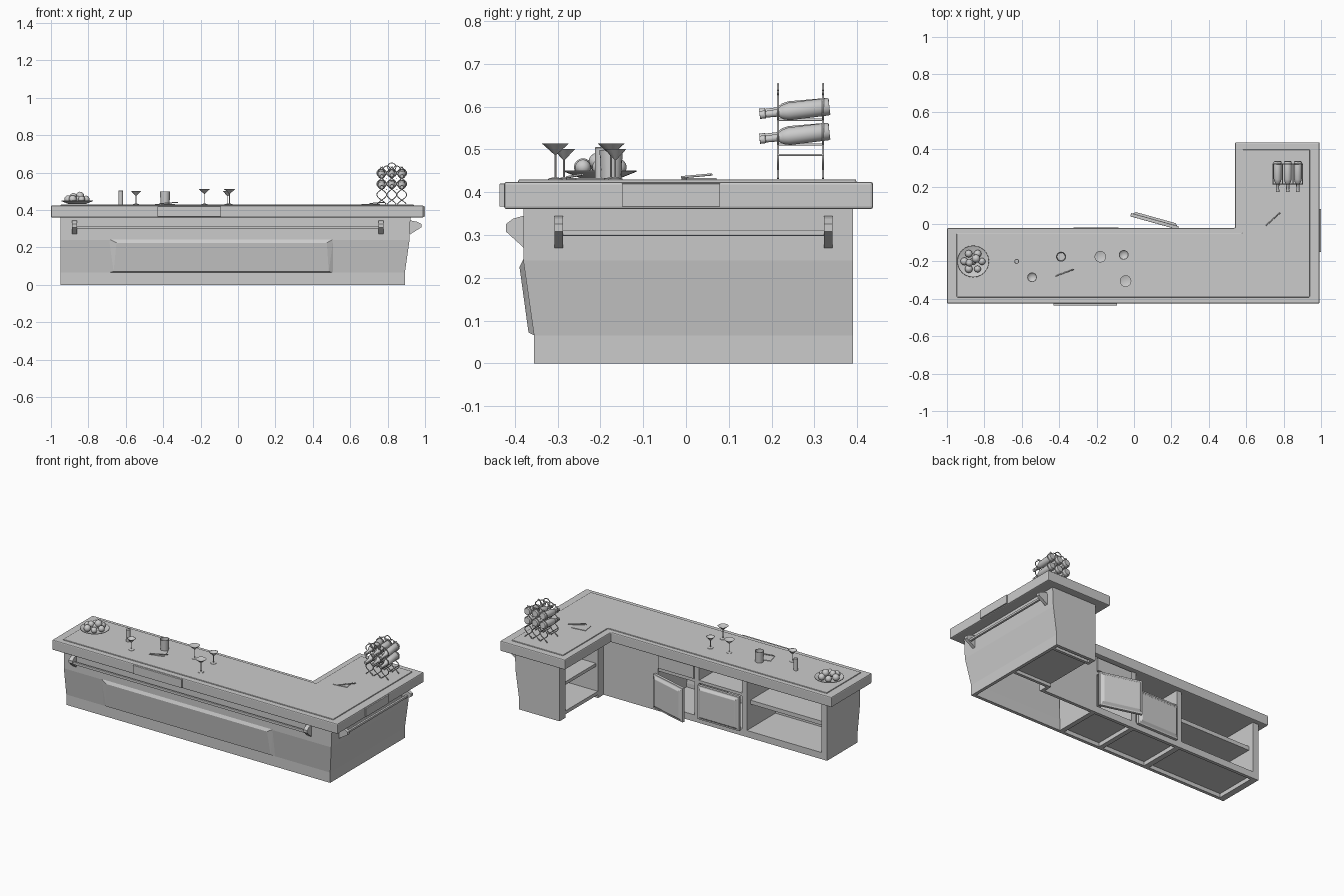
import bpy, bmesh, math, random
from mathutils import Vector, Matrix

if "Cube" in bpy.data.objects:
    bpy.data.objects.remove(bpy.data.objects["Cube"])
random.seed(3)


def finish(bm, name, smooth=False, normals=True):
    if normals:
        bmesh.ops.recalc_face_normals(bm, faces=bm.faces)
    me = bpy.data.meshes.new(name)
    bm.to_mesh(me)
    bm.free()
    ob = bpy.data.objects.new(name, me)
    bpy.context.collection.objects.link(ob)
    if smooth:
        bpy.ops.object.select_all(action='DESELECT')
        ob.select_set(True)
        bpy.context.view_layer.objects.active = ob
        bpy.ops.object.shade_smooth_by_angle(angle=math.radians(40))
    return ob


def bevel(ob, w):
    m = ob.modifiers.new("bevel", 'BEVEL')
    m.width, m.segments, m.limit_method = w, 2, 'ANGLE'


def extrude(name, pts, a, b, axis='z', bev=0):
    place = {'z': lambda u, v, w: (u, v, w), 'x': lambda u, v, w: (w, u, v),
             'y': lambda u, v, w: (u, w, v)}[axis]
    bm = bmesh.new()
    lo = [bm.verts.new(place(u, v, a)) for u, v in pts]
    hi = [bm.verts.new(place(u, v, b)) for u, v in pts]
    n = len(pts)
    bm.faces.new(lo)
    bm.faces.new(hi)
    for i in range(n):
        j = (i + 1) % n
        bm.faces.new((lo[i], lo[j], hi[j], hi[i]))
    ob = finish(bm, name)
    if bev:
        bevel(ob, bev)
    return ob


def box(name, x0, x1, y0, y1, z0, z1, bev=0):
    return extrude(name, [(x0, y0), (x1, y0), (x1, y1), (x0, y1)], z0, z1, 'z', bev)


def lathe(name, prof, mat, seg=16):
    bm = bmesh.new()
    vs = [bm.verts.new((r, 0, z)) for r, z in prof]
    es = [bm.edges.new(p) for p in zip(vs, vs[1:])]
    bmesh.ops.spin(bm, geom=vs + es, axis=(0, 0, 1), cent=(0, 0, 0),
                   angle=2 * math.pi, steps=seg)
    bmesh.ops.remove_doubles(bm, verts=bm.verts, dist=1e-5)
    bm.transform(mat)
    return finish(bm, name, True)


def wire(name, paths, r):
    cu = bpy.data.curves.new(name, 'CURVE')
    cu.dimensions, cu.bevel_depth, cu.bevel_resolution = '3D', r, 1
    cu.use_fill_caps = True
    for path in paths:
        sp = cu.splines.new('POLY')
        sp.points.add(len(path) - 1)
        for p, co in zip(sp.points, path):
            p.co = (*co, 1)
    ob = bpy.data.objects.new(name, cu)
    bpy.context.collection.objects.link(ob)


def at(x, y, z=0.43):
    return Matrix.Translation((x, y, z))


# Countertop with a raised L-shaped top panel and trim plates
extrude("countertop", [(-1, -.425), (.992, -.425), (.992, .437), (.54, .437),
                       (.54, -.022), (-1, -.022)], .36, .424, 'z', .006)
extrude("countertop_panel", [(-.948, -.392), (.94, -.392), (.94, .398), (.58, .398),
                             (.58, -.05), (-.948, -.05)], .41, .43, 'z', .004)
box("front_trim_plate", -.43, -.09, -.436, -.42, .366, .42, .002)
box("side_trim_plate", .98, 1.0, -.15, .08, .366, .42, .002)

# Outer body shell: section follows the kicked-in front and right side
bm = bmesh.new()
rows = []
for z, f, r in [(0, -.355, .892), (.065, -.355, .892), (.24, -.38, .917), (.365, -.38, .922)]:
    path = [(-.95, -.05), (-.95, f), (r, f), (r, .39), (.61, .39)]
    rows.append([bm.verts.new((x, y, z)) for x, y in path])
for a, b in zip(rows, rows[1:]):
    for i in range(4):
        bm.faces.new((a[i], a[i + 1], b[i + 1], b[i]))
body = finish(bm, "body_shell", normals=False)
sol = body.modifiers.new("solid", 'SOLIDIFY')
sol.thickness, sol.offset, sol.use_even_offset = .02, -1, True

# Raised front panel
bm = bmesh.new()
for y, z, x0, x1 in [(-.354, .065, -.69, .51), (-.379, .245, -.69, .51),
                     (-.368, .072, -.665, .485), (-.389, .225, -.65, .475)]:
    bm.verts.new((x0, y, z))
    bm.verts.new((x1, y, z))
bmesh.ops.convex_hull(bm, input=bm.verts)
finish(bm, "front_raised_panel")

# Rails on brackets
prof = [(0, .345), (.025, .338), (.042, .325), (.042, .308), (0, .27)]
for x in (-.875, .765):
    extrude("front_rail_bracket", [(-.379 - d, z) for d, z in prof], x - .013, x + .013, 'x')
for y in (-.297, .332):
    extrude("side_rail_bracket", [(.92 + d * 1.45, z) for d, z in prof], y - .01, y + .01, 'y')
box("front_rail", -.87, .76, -.412, -.398, .299, .315, .003)
box("side_rail", .945, .96, -.295, .33, .298, .312, .003)

# Back panels and dividers
box("blank_back_panel", .25, .63, -.07, -.05, 0, .362)
box("wing_corner_stile", .61, .63, -.05, .005, 0, .362)
box("wing_end_stile", .61, .63, .33, .372, 0, .362)
for y in (-.013, .33):
    box("wing_divider", .63, .875, y, y + .018, 0, .362)
for x0, x1 in ((-.932, -.91), (-.39, -.355), (-.055, -.025), (.23, .26)):
    box("cabinet_divider", x0, x1, -.338, -.05, 0, .362)

# Floors and shelves
for x0, x1 in ((-.92, -.38), (-.37, -.04), (-.04, .25)):
    box("cabinet_floor", x0, x1, -.338, -.052, .025, .042)
    box("base_rail", x0, x1, -.07, -.05, .0, .042)
box("wide_shelf", -.92, -.38, -.35, -.085, .195, .22)
box("niche_floor", -.37, -.04, -.35, -.052, .25, .268)
box("drawer_floor", -.04, .25, -.35, -.052, .25, .268)
box("wing_floor", .612, .875, 0, .335, .02, .042)
box("wing_shelf", .625, .875, 0, .335, .195, .215)
box("drawer_front", -.022, .228, -.06, -.042, .272, .352, .003)


# Panelled doors: hinge edge at the local origin, door runs toward -x
def door(name, w, h, mat):
    bm = bmesh.new()
    bmesh.ops.create_cube(bm, size=1, matrix=Matrix.Translation((-w / 2, .009, h / 2))
                          @ Matrix.Diagonal((w, .018, h, 1)))
    face = max(bm.faces, key=lambda f: f.calc_center_median().y)
    bmesh.ops.inset_region(bm, faces=[face], thickness=.012, depth=0)
    bmesh.ops.inset_region(bm, faces=[face], thickness=.02, depth=.012)
    bm.transform(mat)
    bevel(finish(bm, name), .002)


door("closed_door", .29, .215, at(-.058, -.05, .032))
door("open_door", .265, .215, at(.235, -.03, .032) @ Matrix.Rotation(math.radians(-15.5), 4, 'Z'))

# Fruit plate
lathe("fruit_plate", [(0, .002), (.045, .002), (.085, .018), (.084, .021), (.045, .006), (0, .006)],
      at(-.86, -.2), 24)
spots = [(.047 * math.cos(a), .047 * math.sin(a), .028)
         for a in [i * math.pi / 3 for i in range(6)]] + [(0, 0, .028), (.015, .015, .046), (-.02, -.008, .042)]
for dx, dy, dz in spots:
    bm = bmesh.new()
    bmesh.ops.create_uvsphere(bm, u_segments=12, v_segments=8,
                              radius=random.uniform(.018, .023), matrix=at(-.86 + dx, -.2 + dy, .43 + dz))
    finish(bm, "fruit", True)

# Cocktail glasses
for x, y, r, h in [(-.545, -.285, .026, .071), (-.055, -.165, .026, .071),
                   (-.18, -.175, .031, .083), (-.045, -.305, .031, .083)]:
    lathe("cocktail_glass", [(0, 0), (.017, 0), (.016, .002), (.002, .005), (.002, h - .026),
                             (r, h), (r - .002, h), (0, h - .023)], at(x, y))

# Tall canister and tumbler
lathe("canister", [(0, 0), (.013, 0), (.013, .073), (.011, .075), (0, .075)], at(-.627, -.2), 12)
lathe("tumbler", [(0, 0), (.024, 0), (.027, .068), (.024, .068), (.021, .006), (0, .006)],
      at(-.39, -.175))

# Napkins and pens
for x, y, ang, px, py, pa in [(-.39, -.235, 15, -.37, -.26, 20), (.71, .03, 8, .742, .025, 42)]:
    nap = box("napkin", -.045, .045, -.035, .035, 0, .003)
    nap.matrix_world = at(x, y) @ Matrix.Rotation(math.radians(ang), 4, 'Z')
    d = Vector((math.cos(math.radians(pa)), math.sin(math.radians(pa)), .06)) * .052
    c = Vector((px, py, .438))
    wire("pen", [[c - d, c + d]], .003)

# Wine rack of wavy wires
cols = (.768, .822, .876)
paths = []
for y in (.215, .32):
    for xc in cols:
        for s in (-1, 1):
            paths.append([(xc + s * .026 * math.cos(math.pi * (z - .482) / .058), y, z)
                          for z in [.432 + i * .2 / 36 for i in range(37)]])
    # scrolled top
    for xc, r, zb in ((.795, .018, .618), (.849, .018, .618), (.822, .022, .63)):
        paths.append([(xc + r * math.cos(t), y, zb + r * math.sin(t))
                      for t in [math.pi * (i * 1.5 / 12 - .25) for i in range(13)]])
for z in (.487, .511, .569):
    for x in (.742, .795, .849, .902):
        if z == .487 or x in (.795, .849):
            paths.append([(x, .215, z), (x, .32, z)])
wire("wine_rack", paths, .0028)

# Bottles lying in the two upper rows, necks forward
bottle = [(0, 0), (.019, 0), (.021, .004), (.021, .095), (.017, .11), (.009, .122),
          (.008, .15), (.0095, .151), (.0095, .164), (0, .164)]
for i, xc in enumerate(cols):
    for z in (.542, .600):
        tilt = math.radians(90 + (7, 5, 7)[i])
        lathe("wine_bottle", bottle, at(xc, .335, z) @ Matrix.Rotation(tilt, 4, 'X'), 14)
